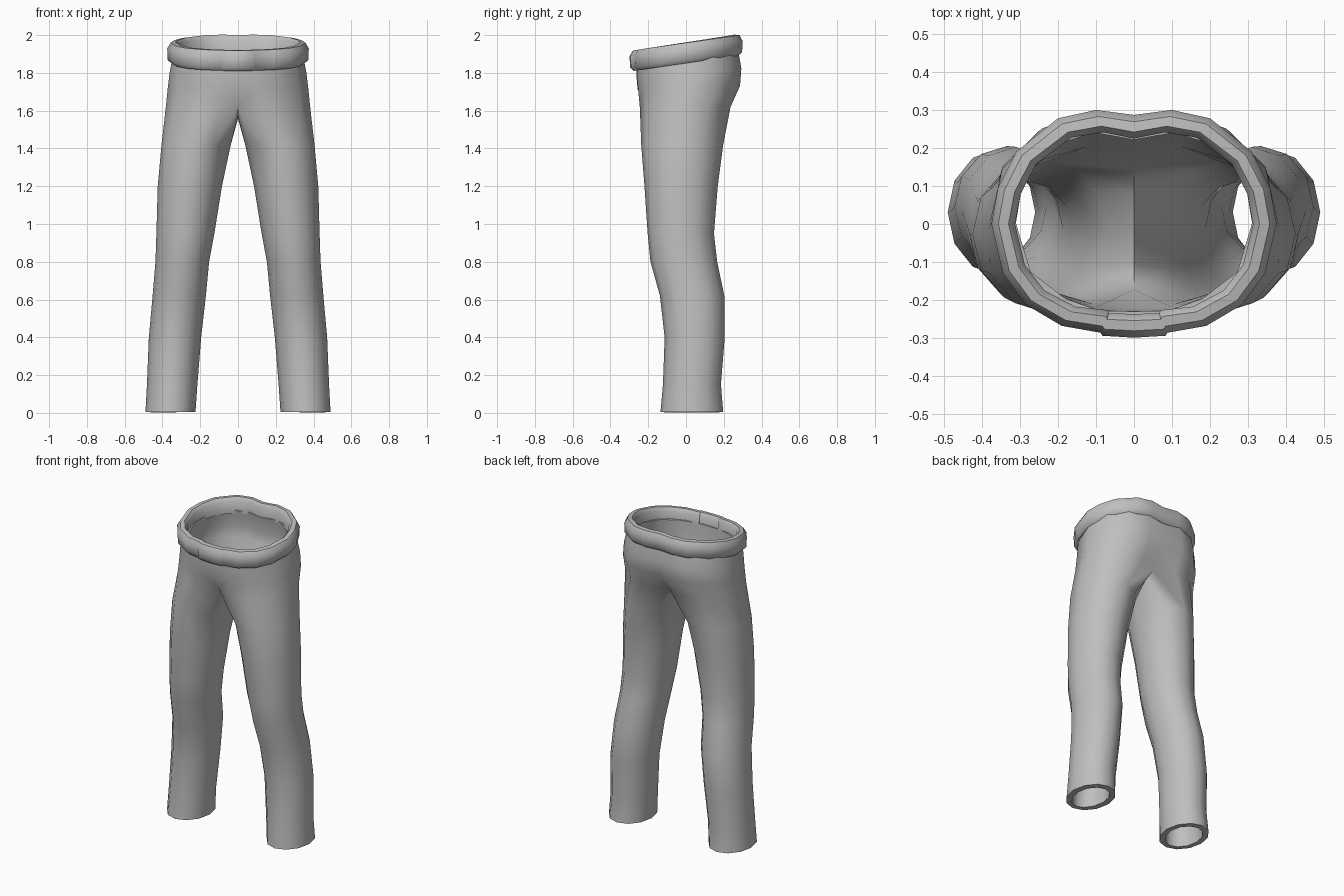
import bpy, bmesh, math

cube = bpy.data.objects.get("Cube")
if cube:
    bpy.data.objects.remove(cube, do_unlink=True)

fabric = bpy.data.materials.new("grey fabric")
GREY = (0.52, 0.52, 0.52, 1.0)
fabric.diffuse_color = GREY
fabric.use_nodes = True
for node in fabric.node_tree.nodes:
    if node.type == 'BSDF_PRINCIPLED':
        node.inputs["Base Color"].default_value = GREY
        node.inputs["Roughness"].default_value = 0.8


def bridge(bm, low, high, closed=True):
    """Join two rows of vertices with quads."""
    n = len(low)
    for i in range(n if closed else n - 1):
        j = (i + 1) % n
        bm.faces.new((low[i], low[j], high[j], high[i]))


def make_object(name, bm):
    mesh = bpy.data.meshes.new(name)
    bm.to_mesh(mesh)
    bm.free()
    mesh.materials.append(fabric)
    obj = bpy.data.objects.new(name, mesh)
    bpy.context.scene.collection.objects.link(obj)
    return obj


def finish(obj, angle):
    """Apply the modifiers and smooth all but the sharp edges."""
    bpy.ops.object.select_all(action='DESELECT')
    obj.select_set(True)
    bpy.context.view_layer.objects.active = obj
    bpy.ops.object.convert(target='MESH')
    bpy.ops.object.shade_smooth_by_angle(angle=math.radians(angle))


# --- trousers: one leg and half the hips, then mirrored ---
# leg sections: height, inner x, outer x, front y, back y
LEG = [
    (0.005, 0.225, 0.490, -0.135, 0.197),
    (0.15, 0.215, 0.482, -0.122, 0.185),
    (0.40, 0.195, 0.472, -0.113, 0.205),
    (0.62, 0.170, 0.452, -0.138, 0.203),
    (0.80, 0.153, 0.437, -0.188, 0.165),
    (0.95, 0.125, 0.432, -0.203, 0.148),
    (1.20, 0.085, 0.425, -0.220, 0.168),
    (1.42, 0.038, 0.405, -0.237, 0.197),
]
# hip sections: height, half width, front y, back y, tilt towards the back
HIPS = [
    (1.62, 0.382, -0.247, 0.236, 0.0),
    (1.72, 0.372, -0.256, 0.286, 0.04),
    (1.80, 0.362, -0.262, 0.293, 0.08),
    (1.89, 0.345, -0.265, 0.275, 0.13),
]
# half outline of the hips from front seam to back seam
HIP_OUTLINE = [(0, -1), (0.28, -0.99), (0.57, -0.86), (0.87, -0.56), (1, -0.02),
               (0.93, 0.5), (0.67, 0.85), (0.32, 1), (0, 0.93)]

bm = bmesh.new()
rows = []
for z, xi, xo, yf, yb in LEG:
    cx, cy, rx, ry = (xi + xo) / 2, (yf + yb) / 2, (xo - xi) / 2, (yb - yf) / 2
    ring = []
    for i in range(12):
        a = math.radians(30 * i - 120)
        ring.append(bm.verts.new((cx + rx * math.cos(a), cy + ry * math.sin(a), z)))
    rows.append(ring)
for low, high in zip(rows, rows[1:]):
    bridge(bm, low, high)

hip_rows = []
for z, rx, yf, yb, tilt in HIPS:
    cy, ry = (yf + yb) / 2, (yb - yf) / 2
    row = []
    for u, v in HIP_OUTLINE:
        y = cy + ry * v
        row.append(bm.verts.new((rx * u, y, z + tilt * y)))
    hip_rows.append(row)
# pull the seam in where it meets the crotch
hip_rows[0][0].co = (0, -0.205, 1.63)
hip_rows[0][8].co = (0, 0.175, 1.61)
for low, high in zip(hip_rows, hip_rows[1:]):
    bridge(bm, low, high, closed=False)

# crotch seam closes the top ring of the leg
crotch = [bm.verts.new((0, y, z)) for y, z in ((0.10, 1.572), (-0.02, 1.558), (-0.13, 1.575))]
bridge(bm, rows[-1], hip_rows[0] + crotch)

trousers = make_object("trousers", bm)
mirror = trousers.modifiers.new("mirror", 'MIRROR')
mirror.use_axis[0] = True
mirror.use_clip = True
mirror.merge_threshold = 0.0005
shell = trousers.modifiers.new("cloth thickness", 'SOLIDIFY')
shell.thickness = 0.035
shell.offset = -1
finish(trousers, 50)

# --- waistband: a thick tilted ring with a flat front tab ---
BAND_HALF = [(0, -0.299), (0.083, -0.294), (0.088, -0.286), (0.19, -0.268), (0.285, -0.212),
             (0.345, -0.13), (0.375, 0.0), (0.358, 0.095), (0.31, 0.19), (0.20, 0.278),
             (0.10, 0.300), (0, 0.287)]
outline = BAND_HALF + [(-x, y) for x, y in BAND_HALF[-2:0:-1]]
# cross-section: distance in from the outline, height
SECTION = [(0.022, -0.056), (0.003, -0.038), (0.0, 0.022), (0.018, 0.052),
           (0.045, 0.055), (0.062, 0.035), (0.060, -0.045)]

bm = bmesh.new()
loops = []
for inset, h in SECTION:
    loop = []
    for x, y in outline:
        s = 1 - inset / math.hypot(x, y)
        loop.append(bm.verts.new((x * s, y * s, 1.907 + 0.135 * y + h)))
    loops.append(loop)
for k in range(len(loops)):
    bridge(bm, loops[k], loops[(k + 1) % len(loops)])
bmesh.ops.recalc_face_normals(bm, faces=bm.faces)
waistband = make_object("waistband", bm)
finish(waistband, 50)
